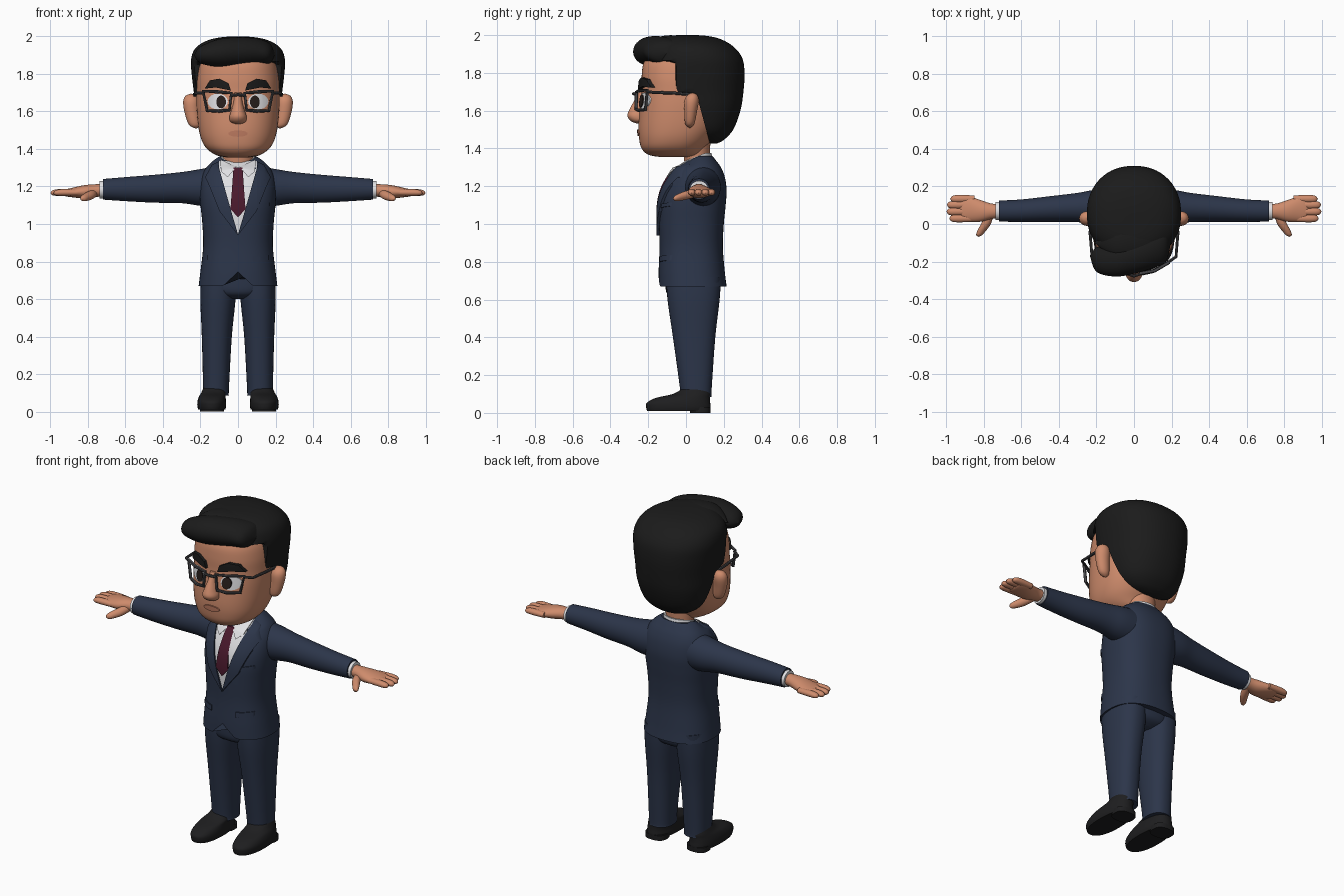
import bpy, bmesh
from math import sin, cos, pi, copysign, radians
from mathutils import Vector
from mathutils.bvhtree import BVHTree

cube = bpy.data.objects.get("Cube")
if cube:
    bpy.data.objects.remove(cube, do_unlink=True)

parts = []


def material(name, color):
    mat = bpy.data.materials.new(name)
    mat.use_nodes = True
    mat.diffuse_color = (*color, 1)
    mat.node_tree.nodes["Principled BSDF"].inputs["Base Color"].default_value = (*color, 1)
    return mat


skin = material("skin", (.62, .26, .15))
lip = material("lip", (.52, .2, .12))
suit = material("navy suit", (.025, .036, .068))
white = material("white", (.75, .75, .77))
wine = material("wine tie", (.07, .01, .026))
black = material("black hair", (.011, .011, .011))
leather = material("black leather", (.013, .013, .014))
frame = material("dark grey frame", (.06, .06, .065))
iris = material("dark brown iris", (.02, .013, .011))


def register(name, data, mat, mirror):
    obj = bpy.data.objects.new(name, data)
    bpy.context.scene.collection.objects.link(obj)
    data.materials.append(mat)
    if mirror:
        mod = obj.modifiers.new("mirror", "MIRROR")
        mod.use_mirror_merge = False
    parts.append(obj)
    return obj


def finish(name, bm, mat, mirror):
    bmesh.ops.recalc_face_normals(bm, faces=bm.faces[:])
    mesh = bpy.data.meshes.new(name)
    bm.to_mesh(mesh)
    bm.free()
    return register(name, mesh, mat, mirror)


def smooth_rows(rows, steps=5):
    """Resample cross-sections along a Catmull-Rom spline."""
    result = []
    last = len(rows) - 1
    for i in range(last):
        quads = zip(rows[max(i - 1, 0)], rows[i], rows[i + 1], rows[min(i + 2, last)])
        quads = list(quads)
        for k in range(steps):
            t = k / steps
            result.append([b + t / 2 * (c - a + t * (2*a - 5*b + 4*c - d + t * (3*(b - c) + d - a)))
                           for a, b, c, d in quads])
    return result + [list(rows[-1])]


def loft(name, rows, mat, axis="z", power=2, mirror=False, warp=None, sides=40):
    """Rows hold: place on axis, two centre values, two radii."""
    bm = bmesh.new()
    rings = []
    for t, cu, cv, ru, rv in smooth_rows(rows):
        ring = []
        for k in range(sides):
            c, s = cos(2 * pi * k / sides), sin(2 * pi * k / sides)
            u = cu + max(ru, .001) * copysign(abs(c) ** (2 / power), c)
            v = cv + max(rv, .001) * copysign(abs(s) ** (2 / power), s)
            co = {"x": (t, u, v), "y": (u, t, v), "z": (u, v, t)}[axis]
            ring.append(bm.verts.new(warp(*co) if warp else co))
        rings.append(ring)
    for low, high in zip(rings, rings[1:]):
        for k in range(sides):
            j = (k + 1) % sides
            bm.faces.new((low[k], low[j], high[j], high[k]))
    bm.faces.new(rings[0])
    bm.faces.new(rings[-1])
    return finish(name, bm, mat, mirror)


def slabs(*rows):
    """Centred horizontal sections given as height, front, back, half width."""
    return [(z, 0, (f + b) / 2, w, (b - f) / 2) for z, f, b, w in rows]


def plate(name, outline, target, mat, lift, mirror=False):
    """Flat outline in x and z, laid over the front of a target."""
    mesh = target.data
    tree = BVHTree.FromPolygons([v.co for v in mesh.vertices], [p.vertices for p in mesh.polygons])
    bm = bmesh.new()
    bm.faces.new([bm.verts.new((x, 0, z)) for x, z in outline])
    bmesh.ops.triangulate(bm, faces=bm.faces[:])
    for axis, values in ((0, [p[0] for p in outline]), (2, [p[1] for p in outline])):
        normal = Vector((axis == 0, 0, axis == 2))
        place = min(values) + .02
        while place < max(values):
            bmesh.ops.bisect_plane(bm, geom=bm.verts[:] + bm.edges[:] + bm.faces[:],
                                   plane_co=normal * place, plane_no=normal)
            place += .02
    for v in bm.verts:
        hit = tree.ray_cast(Vector((v.co.x, -1, v.co.z)), Vector((0, 1, 0)))[0]
        if hit is None:
            hit = tree.find_nearest(v.co)[0]
        v.co.y = hit.y - lift
    back = bmesh.ops.extrude_face_region(bm, geom=bm.faces[:])["geom"]
    for v in back:
        if isinstance(v, bmesh.types.BMVert):
            v.co.y += lift + .004
    return finish(name, bm, mat, mirror)


def both(points):
    return points + [(-x, z) for x, z in reversed(points) if x]


def oval(cx, cz, rx, rz, count=20):
    return [(cx + rx * cos(2*pi*k/count), cz + rz * sin(2*pi*k/count)) for k in range(count)]


def wire(name, points, radius, cyclic=False, mirror=True):
    curve = bpy.data.curves.new(name, "CURVE")
    curve.dimensions = "3D"
    curve.bevel_depth = radius
    curve.bevel_resolution = 2
    curve.use_fill_caps = True
    spline = curve.splines.new("POLY")
    spline.points.add(len(points) - 1)
    for p, co in zip(spline.points, points):
        p.co = (*co, 1)
    spline.use_cyclic_u = cyclic
    register(name, curve, frame, mirror)


# Jacket with a cutaway hem and a neckline that dips at the front
def jacket_shape(x, y, z):
    if y < 0:
        z = max(z, .745 - .95 * abs(x))
    if z > 1.3:
        z -= max(0, .07 - y) * .4 * (z - 1.3) / .06
    return x, y, z


jacket = loft("jacket", slabs(
    (.67, -.145, .215, .21), (.75, -.145, .205, .2), (.88, -.14, .195, .186), (1, -.143, .2, .19),
    (1.1, -.142, .21, .2), (1.18, -.125, .215, .203), (1.25, -.09, .205, .195),
    (1.3, -.055, .185, .17), (1.335, -.02, .16, .135), (1.36, 0, .14, .1)),
    suit, power=2.4, warp=jacket_shape, sides=64)
loft("sleeves", [(.08, .085, 1.2, .1, .115), (.2, .09, 1.195, .093, .098), (.3, .088, 1.194, .078, .083),
                 (.45, .08, 1.188, .068, .074), (.6, .071, 1.186, .06, .064), (.72, .069, 1.185, .056, .055)],
     suit, "x", mirror=True)
loft("cuffs", [(.7, .069, 1.183, .049, .047), (.738, .069, 1.182, .049, .047)], white, "x", mirror=True)

# Shirt front, tie, lapels, pockets
plate("shirt_front", both([(0, .945), (.105, 1.3), (.1, 1.335)]), jacket, white, .005)
plate("tie", both([(0, 1.035), (.04, 1.08), (.018, 1.262), (.024, 1.3)]), jacket, wine, .013)
plate("collar_flaps", [(.008, 1.305), (.095, 1.345), (.09, 1.28), (.055, 1.25)], jacket, white, .015, True)
plate("lapels", [(0, .94), (.1, 1.295), (.1, 1.335), (.14, 1.315), (.175, 1.25), (.14, 1.238),
                 (.152, 1.2), (.1, 1.07)], jacket, suit, .014, True)
plate("pocket_flaps", [(.08, .8), (.165, .808), (.165, .835), (.08, .83)], jacket, suit, .008, True)
plate("breast_pocket", [(.1, 1.085), (.17, 1.095), (.17, 1.115), (.1, 1.105)], jacket, suit, .008)


def tilt(x, y, z):
    return x, y, z - max(0, .1 - y) * .4


loft("shirt_collar", slabs((1.3, -.04, .15, .105), (1.375, 0, .135, .09)), white, warp=tilt)
loft("neck", slabs((1.28, 0, .125, .08), (1.34, -.01, .125, .08), (1.45, -.02, .13, .09)), skin)

# Trousers and shoes
loft("hips", slabs((.6, -.05, .12, .07), (.63, -.1, .17, .16), (.7, -.11, .185, .196), (.8, -.11, .185, .18)),
     suit, power=2.4)
loft("trouser_legs", [(.085, .117, .052, .068, .083), (.13, .117, .052, .069, .084), (.4, .113, .043, .08, .112),
                      (.6, .107, .04, .094, .138), (.72, .104, .04, .094, .145)], suit, power=2.3, mirror=True)
loft("shoes", [(.01, .14, -.04, .072, .166), (.03, .14, -.04, .077, .171), (.055, .14, -.039, .076, .167),
               (.08, .137, -.015, .071, .142), (.1, .13, .03, .066, .1), (.125, .125, .05, .06, .075)],
     leather, power=2.3, mirror=True)
loft("shoe_heels", [(0, .138, .075, .064, .055), (.03, .138, .075, .064, .055)], leather, power=2.6, mirror=True)

# Hands
loft("palms", [(.7, .069, 1.18, .036, .032), (.76, .068, 1.178, .041, .034), (.82, .07, 1.172, .058, .035),
               (.88, .08, 1.168, .067, .026), (.92, .082, 1.166, .06, .018), (.93, .082, 1.166, .03, .01)],
     skin, "x", mirror=True)
for label, y, tip in (("index", .03, .985), ("middle", .066, 1), ("ring", .102, .998), ("little", .134, .98)):
    loft(label + "_fingers", [(.85, y, 1.168, .018, .016), (tip - .05, y, 1.168, .021, .018),
                              (tip - .012, y, 1.166, .016, .013), (tip, y, 1.165, 0, 0)],
         skin, "x", mirror=True, sides=16)
loft("thumbs", [(.06, .765, 1.165, .02, .02), (0, .79, 1.152, .026, .023), (-.04, .815, 1.141, .022, .019),
                (-.06, .826, 1.136, .015, .013), (-.068, .83, 1.135, 0, 0)], skin, "y", mirror=True, sides=20)

# Head, ears, nose
head = loft("head", slabs(
    (1.355, -.14, .06, .06), (1.367, -.2, .08, .115), (1.4, -.235, .1, .165), (1.45, -.248, .14, .195),
    (1.52, -.252, .18, .212), (1.62, -.245, .2, .221), (1.7, -.236, .2, .221), (1.78, -.235, .2, .218),
    (1.86, -.222, .2, .2), (1.92, -.17, .15, .15), (1.94, -.05, .05, .04)), skin, power=2.3, sides=56)
loft("ears", [(1.508, .222, .02, 0, 0), (1.53, .232, .02, .03, .024), (1.6, .246, .025, .04, .034),
              (1.655, .25, .03, .042, .038), (1.685, .25, .034, .028, .024), (1.695, .25, .035, 0, 0)],
     skin, mirror=True)
loft("nose", slabs((1.532, -.26, -.2, .012), (1.545, -.292, -.2, .04), (1.572, -.31, -.2, .046),
                   (1.605, -.3, -.2, .036), (1.65, -.276, -.2, .024), (1.7, -.25, -.2, .02)), skin)

# Painted face features
plate("mouth", oval(0, 1.482, .052, .017), head, lip, .007)
plate("eye_whites", oval(.108, 1.653, .054, .042), head, white, .006, True)
plate("irises", oval(.09, 1.651, .026, .034), head, iris, .012, True)
plate("eyebrows", [(.038, 1.712), (.05, 1.75), (.1, 1.775), (.15, 1.766), (.178, 1.722), (.12, 1.728)],
      head, black, .02, True)

# Glasses
wire("glasses_rims", [(.036, -.263, 1.698), (.11, -.25, 1.705), (.186, -.205, 1.708), (.165, -.215, 1.605),
                      (.1, -.253, 1.602), (.046, -.265, 1.608)], .009, True)
wire("glasses_bridge", [(-.04, -.264, 1.685), (0, -.278, 1.69), (.04, -.264, 1.685)], .008, mirror=False)
wire("glasses_temples", [(.18, -.205, 1.7), (.224, -.175, 1.697), (.234, -.05, 1.692), (.23, .03, 1.685)], .008)


# Hair, trimmed along a side hairline, with swept locks on top
def hairline(x, y, z):
    edge = -.13 if z > 1.86 else -.055 if z > 1.69 else .055 + (1.69 - z) * .27
    return x, max(y, edge), z


loft("hair", slabs(
    (1.425, .1, .16, .04), (1.445, .04, .2, .12), (1.5, -.06, .25, .185), (1.6, -.14, .288, .222),
    (1.7, -.19, .304, .235), (1.8, -.2, .31, .247), (1.88, -.19, .297, .25), (1.94, -.17, .25, .225),
    (1.98, -.13, .18, .16), (1.997, -.08, .1, .08), (2, -.01, .03, .01)),
    black, power=2.2, warp=hairline, sides=64)
loft("quiff", [(-.235, -.17, 1.9, 0, 0), (-.2, -.19, 1.902, .065, .045), (-.1, -.19, 1.912, .09, .074),
               (0, -.165, 1.917, .1, .078), (.1, -.13, 1.917, .105, .072), (.17, -.1, 1.908, .1, .055),
               (.198, -.09, 1.905, 0, 0)], black, "x")
loft("top_lock", [(-.21, -.1, 1.92, 0, 0), (-.1, -.09, 1.95, .09, .042), (.05, -.065, 1.958, .1, .037),
                  (.15, -.04, 1.94, .07, .03), (.19, -.03, 1.93, 0, 0)], black, "x")

# Smooth shading
bpy.ops.object.select_all(action="DESELECT")
for obj in parts:
    obj.select_set(True)
bpy.context.view_layer.objects.active = jacket
bpy.ops.object.convert(target="MESH")
bpy.ops.object.shade_smooth_by_angle(angle=radians(42))
